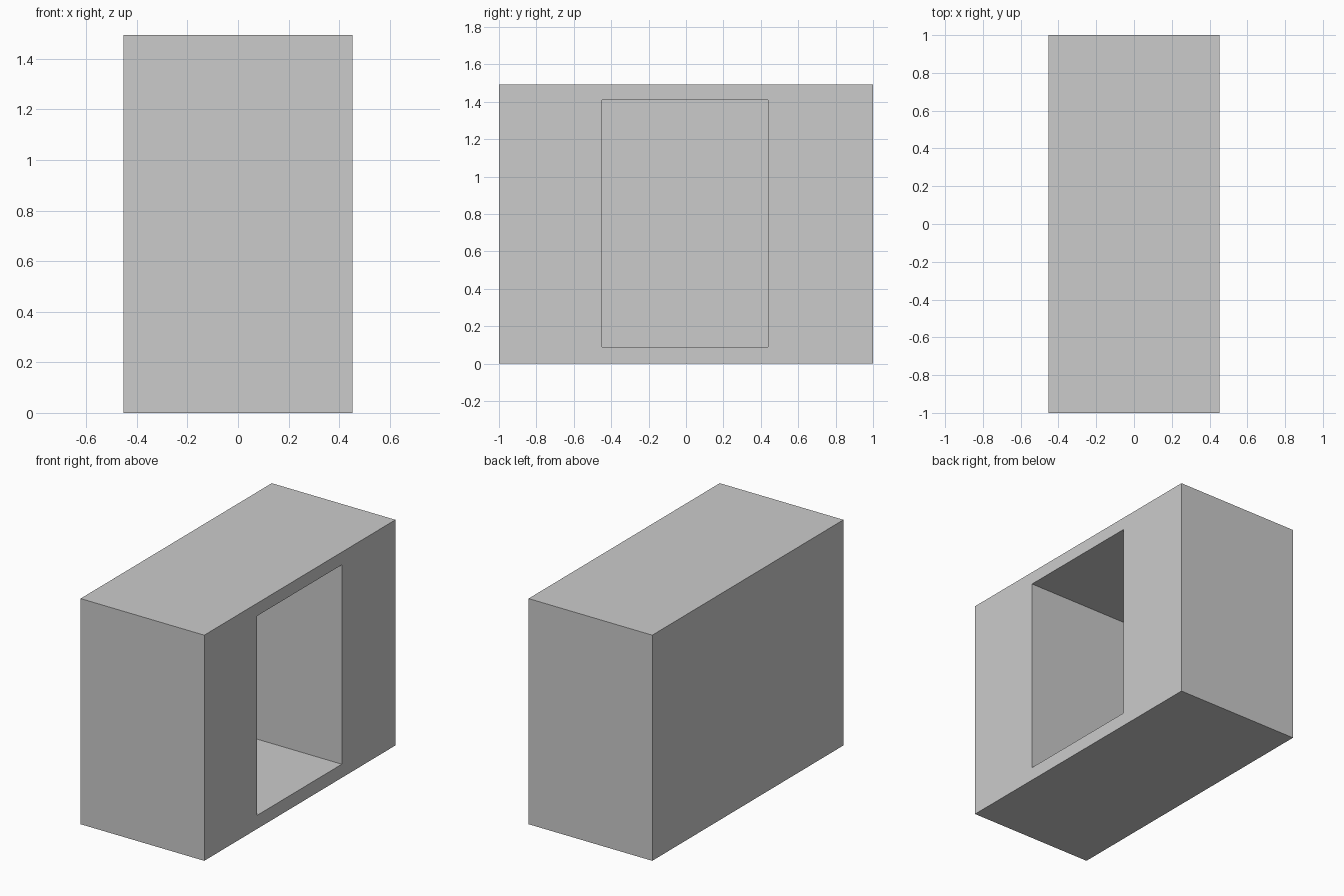
import bpy

if "Cube" in bpy.data.objects:
    bpy.data.objects.remove(bpy.data.objects["Cube"])


def box(name, x, y, z):
    """Axis-aligned box from (min, max) pairs."""
    pairs = (x, y, z)
    bpy.ops.mesh.primitive_cube_add(
        size=1, location=[(a + b) / 2 for a, b in pairs])
    obj = bpy.context.object
    obj.name = name
    obj.scale = [b - a for a, b in pairs]
    bpy.ops.object.transform_apply(location=True, rotation=False, scale=True)
    return obj


# Solid outer block
housing = box("housing", (-0.453, 0.453), (-1, 1), (0, 1.494))

# Deep rectangular recess, open on the right side only
cutter = box("recess_cutter", (-0.363, 0.6), (-0.448, 0.439), (0.09, 1.41))
cut = housing.modifiers.new("recess", 'BOOLEAN')
cut.operation = 'DIFFERENCE'
cut.solver = 'EXACT'
cut.object = cutter
bpy.context.view_layer.objects.active = housing
bpy.ops.object.modifier_apply(modifier=cut.name)
bpy.data.objects.remove(cutter, do_unlink=True)
